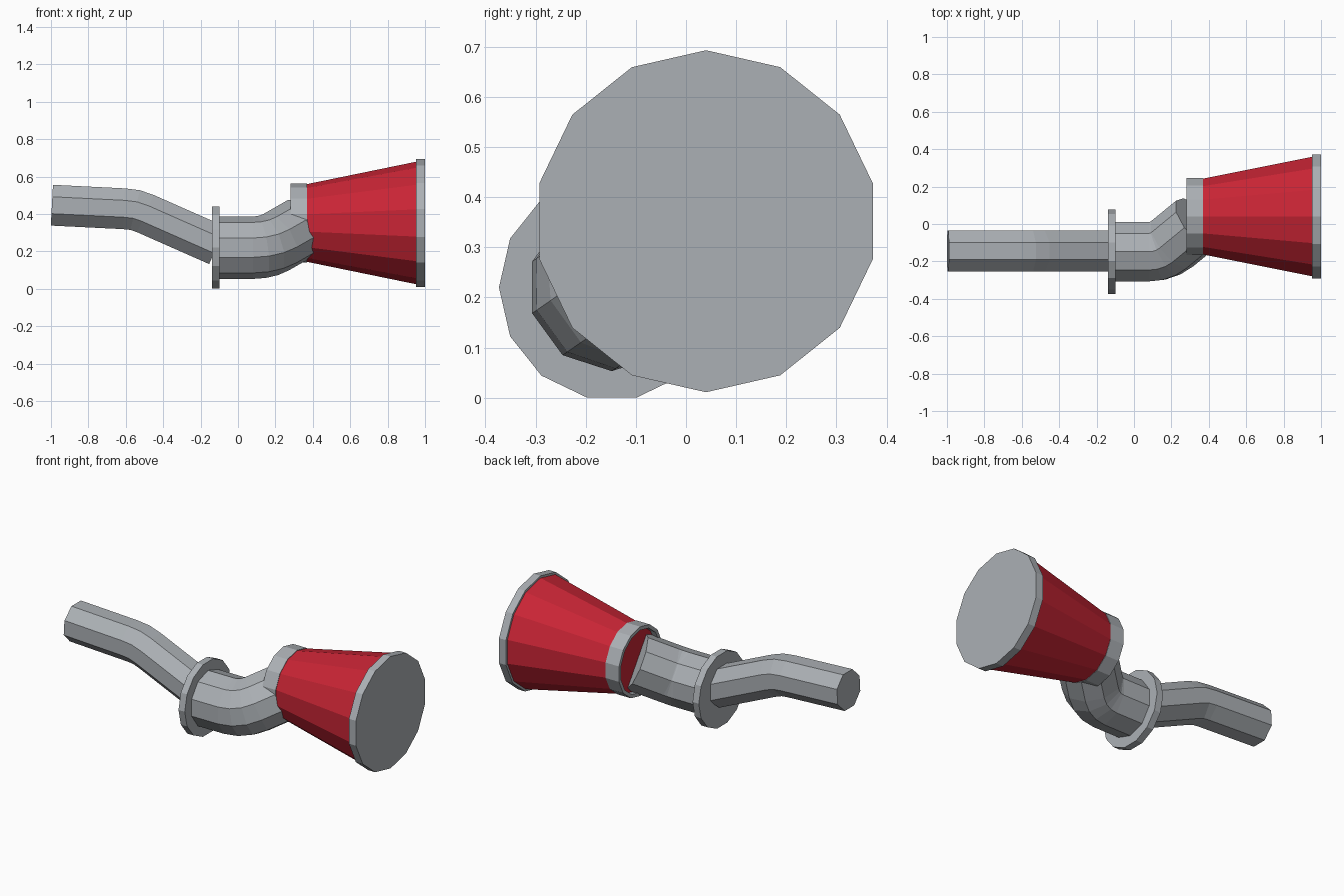
import bpy, bmesh, math
from mathutils import Vector

if "Cube" in bpy.data.objects:
    bpy.data.objects.remove(bpy.data.objects["Cube"])


def material(name, colour):
    m = bpy.data.materials.new(name)
    m.diffuse_color = (*colour, 1)
    m.use_nodes = True
    m.node_tree.nodes["Principled BSDF"].inputs["Base Color"].default_value = m.diffuse_color
    return m


GREY = material("grey_metal", (0.41, 0.435, 0.46))
RED = material("red_paint", (0.58, 0.018, 0.035))
X = Vector((1, 0, 0))


def loft(name, rings, sides, mat, phase=0.0, closed=False):
    """Skin polygon rings given as (centre, direction, radius); phase is in side steps."""
    bm = bmesh.new()
    loops = []
    for centre, direction, radius in rings:
        turn = X.rotation_difference(Vector(direction))
        loop = []
        for i in range(sides):
            a = (i + phase) * math.tau / sides
            p = Vector((0, radius * math.sin(a), radius * math.cos(a)))
            loop.append(bm.verts.new(Vector(centre) + turn @ p))
        loops.append(loop)
    pairs = list(zip(loops, loops[1:]))
    if closed:
        pairs.append((loops[-1], loops[0]))
    else:
        bm.faces.new(loops[0])
        bm.faces.new(loops[-1])
    for a, b in pairs:
        for i in range(sides):
            j = (i + 1) % sides
            bm.faces.new((a[i], a[j], b[j], b[i]))
    bmesh.ops.recalc_face_normals(bm, faces=bm.faces)
    mesh = bpy.data.meshes.new(name)
    bm.to_mesh(mesh)
    bm.free()
    mesh.materials.append(mat)
    obj = bpy.data.objects.new(name, mesh)
    bpy.context.collection.objects.link(obj)
    return obj


def turned(name, profile, centre, sides, mat, **kw):
    """Loft a profile of (x, radius) straight along x."""
    return loft(name, [((x, *centre), X, r) for x, r in profile], sides, mat, **kw)


# Flared bell: red cone, wide end plate, open collar at the narrow end
BELL = (0.04, 0.352)
turned("bell_cone", [(0.315, 0.19), (0.37, 0.19), (0.37, 0.208), (0.955, 0.328)], BELL, 14, RED)
turned("bell_end_plate", [(0.953, 0.341), (1.0, 0.341)], BELL, 14, GREY)
turned("bell_collar", [(0.28, 0.211), (0.37, 0.211), (0.37, 0.19), (0.28, 0.19)],
       BELL, 14, GREY, closed=True)

# Flange between the two pipes
PIPE = (-0.148, 0.22)
turned("flange", [(-0.14, 0.225), (-0.098, 0.225)], PIPE, 14, GREY, phase=0.5)

# Thick elbow pipe: straight, 45 degree bend towards the bell, straight
side = Vector((0, 0.82, 0.57)).normalized()
start, bend = Vector((0.08, *PIPE)), 0.175
rings = [(Vector((-0.12, *PIPE)), X, 0.167)]
for k in range(4):
    a = math.radians(15 * k)
    heading = X * math.cos(a) + side * math.sin(a)
    centre = start + X * bend * math.sin(a) + side * bend * (1 - math.cos(a))
    rings.append((centre, heading, 0.167))
rings.append((centre + heading * 0.188, heading, 0.167))
loft("elbow_pipe", rings, 10, GREY)

# Thin inlet pipe with a soft downward bend: (x, z, slope in degrees)
path = [(-0.995, 0.447, 3), (-0.61, 0.428, 3), (-0.55, 0.421, 13.5),
        (-0.495, 0.402, 24), (-0.11, 0.232, 24)]
rings = [((x, -0.145, z), (math.cos(math.radians(s)), 0, -math.sin(math.radians(s))), 0.118)
         for x, z, s in path]
loft("inlet_pipe", rings, 8, GREY, phase=0.5)
